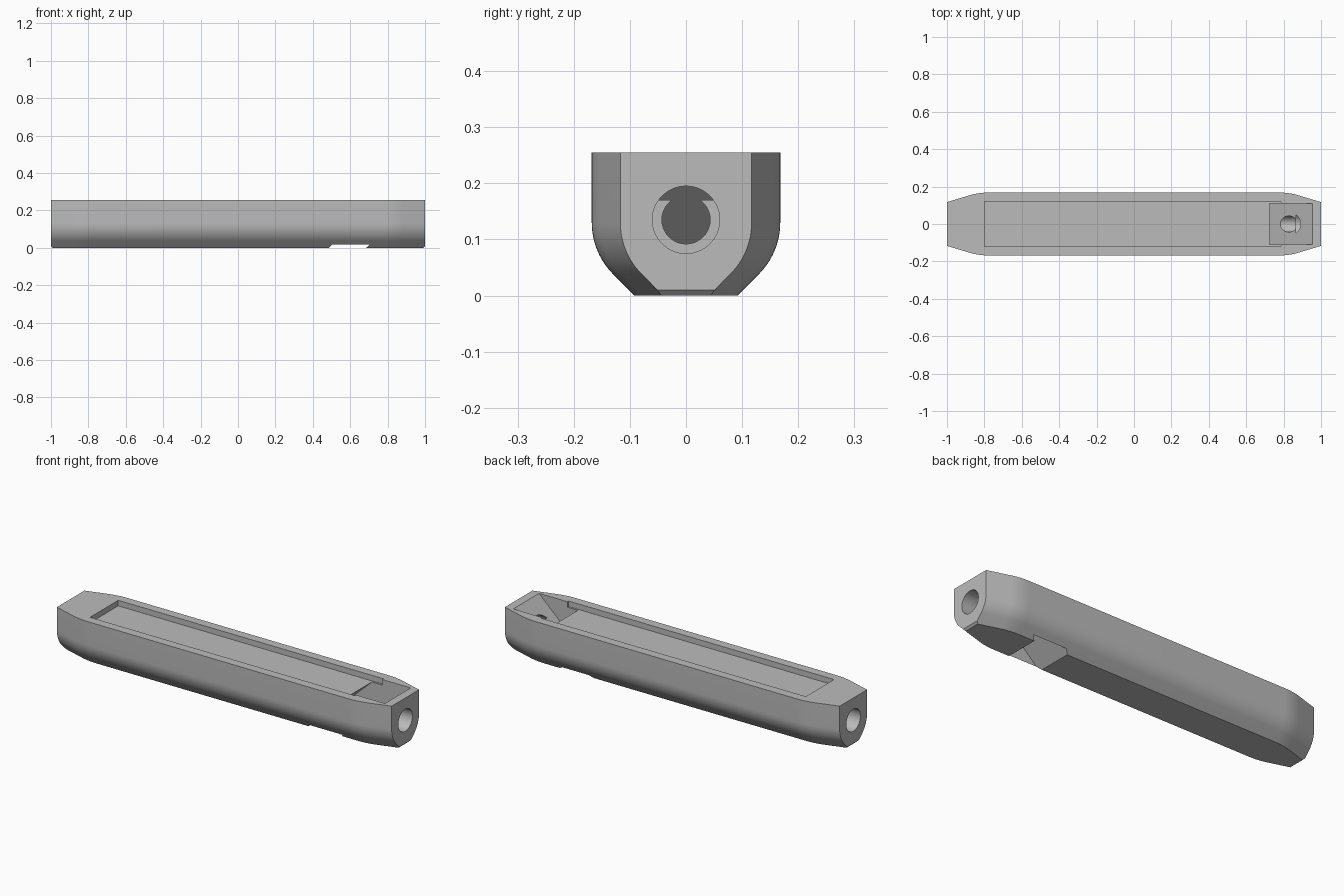
import bpy, bmesh, math
from mathutils import Vector

cube = bpy.data.objects.get("Cube")
if cube:
    bpy.data.objects.remove(cube, do_unlink=True)

grey = bpy.data.materials.new("plain grey")
grey.use_nodes = True
colour = (0.5, 0.5, 0.5, 1)
grey.diffuse_color = colour
grey.node_tree.nodes["Principled BSDF"].inputs["Base Color"].default_value = colour

HEIGHT, HALF, BEND = 0.255, 0.168, 0.13


def make_object(name, bm):
    bmesh.ops.recalc_face_normals(bm, faces=bm.faces)
    mesh = bpy.data.meshes.new(name)
    bm.to_mesh(mesh)
    bm.free()
    mesh.materials.append(grey)
    obj = bpy.data.objects.new(name, mesh)
    bpy.context.collection.objects.link(obj)
    return obj


def loft(bm, rings):
    rows = [[bm.verts.new(p) for p in ring] for ring in rings]
    n = len(rows[0])
    for a, b in zip(rows, rows[1:]):
        for i in range(n):
            j = (i + 1) % n
            bm.faces.new((a[i], a[j], b[j], b[i]))
    bm.faces.new(rows[0])
    bm.faces.new(rows[-1])


def prism(name, outline, half_width):
    """Side outline in x and z, extruded across y."""
    bm = bmesh.new()
    loft(bm, [[(x, y, z) for x, z in outline] for y in (-half_width, half_width)])
    return make_object(name, bm)


def bore(name, x0, x1, radius, sides=64):
    bm = bmesh.new()
    angles = [math.tau * i / sides for i in range(sides)]
    loft(bm, [[(x, radius * math.cos(a), 0.135 + radius * math.sin(a)) for a in angles]
              for x in (x0, x1)])
    return make_object(name, bm)


# Body cross-section: straight sides, rounded lower corners, sloped underside
half = [(HALF, HEIGHT)]
for i in range(13):
    a = math.radians(45) * i / 12
    half.append((HALF - BEND + BEND * math.cos(a), BEND - BEND * math.sin(a)))
half.append((0.092, 0))

# Stations along one end: the sides curve in, then taper straight to the tip
SLOPE, START, STOP = 0.3, 0.78, 0.88
stations = []
for i in range(11):
    t = i / 10
    stations.append((START + (STOP - START) * t, SLOPE * (STOP - START) * t * t / 2))
stations.append((1.0, stations[-1][1] + SLOPE * (1 - STOP)))
stations = [(-x, d) for x, d in reversed(stations)] + stations

bm = bmesh.new()
loft(bm, [[(x, y - d, z) for y, z in half] + [(x, d - y, z) for y, z in reversed(half)]
          for x, d in stations])
# Small chamfer under each tip
for s in (-1, 1):
    cut = bmesh.ops.bisect_plane(bm, geom=bm.verts[:] + bm.edges[:] + bm.faces[:],
                                 plane_co=Vector((s, 0, 0.01)),
                                 plane_no=Vector((s, 0, -1)).normalized(),
                                 clear_outer=True)
    edges = [e for e in cut["geom_cut"] if isinstance(e, bmesh.types.BMEdge)]
    bmesh.ops.holes_fill(bm, edges=edges)
body = make_object("handle_body", bm)

# Shallow top recess, slanted through-slot and stepped end bores
LEAN, OVER = 0.27 / HEIGHT, 0.05
low, high = -OVER, HEIGHT + OVER
cutters = [
    prism("recess_cutter", [(-0.8, 0.225), (0.785, 0.225), (0.785, high), (-0.8, high)], 0.12),
    prism("slot_cutter", [(x + LEAN * z, z) for x, z in
                          ((0.485, low), (0.685, low), (0.685, high), (0.485, high))], 0.11),
    bore("right_bore_cutter", 0.865, 1.1, 0.06),
    bore("right_small_bore_cutter", 0.7, 0.9, 0.043),
    bore("left_bore_cutter", -1.1, -0.865, 0.06),
    bore("left_small_bore_cutter", -0.9, -0.7, 0.043),
]
bpy.context.view_layer.objects.active = body
for cutter in cutters:
    cutter.hide_render = True
    mod = body.modifiers.new(cutter.name, "BOOLEAN")
    mod.operation = "DIFFERENCE"
    mod.solver = "EXACT"
    mod.object = cutter
    bpy.ops.object.modifier_apply(modifier=mod.name)
for cutter in cutters:
    bpy.data.objects.remove(cutter, do_unlink=True)

for obj in bpy.context.selected_objects:
    obj.select_set(False)
body.select_set(True)
bpy.ops.object.shade_smooth_by_angle(angle=math.radians(30))
